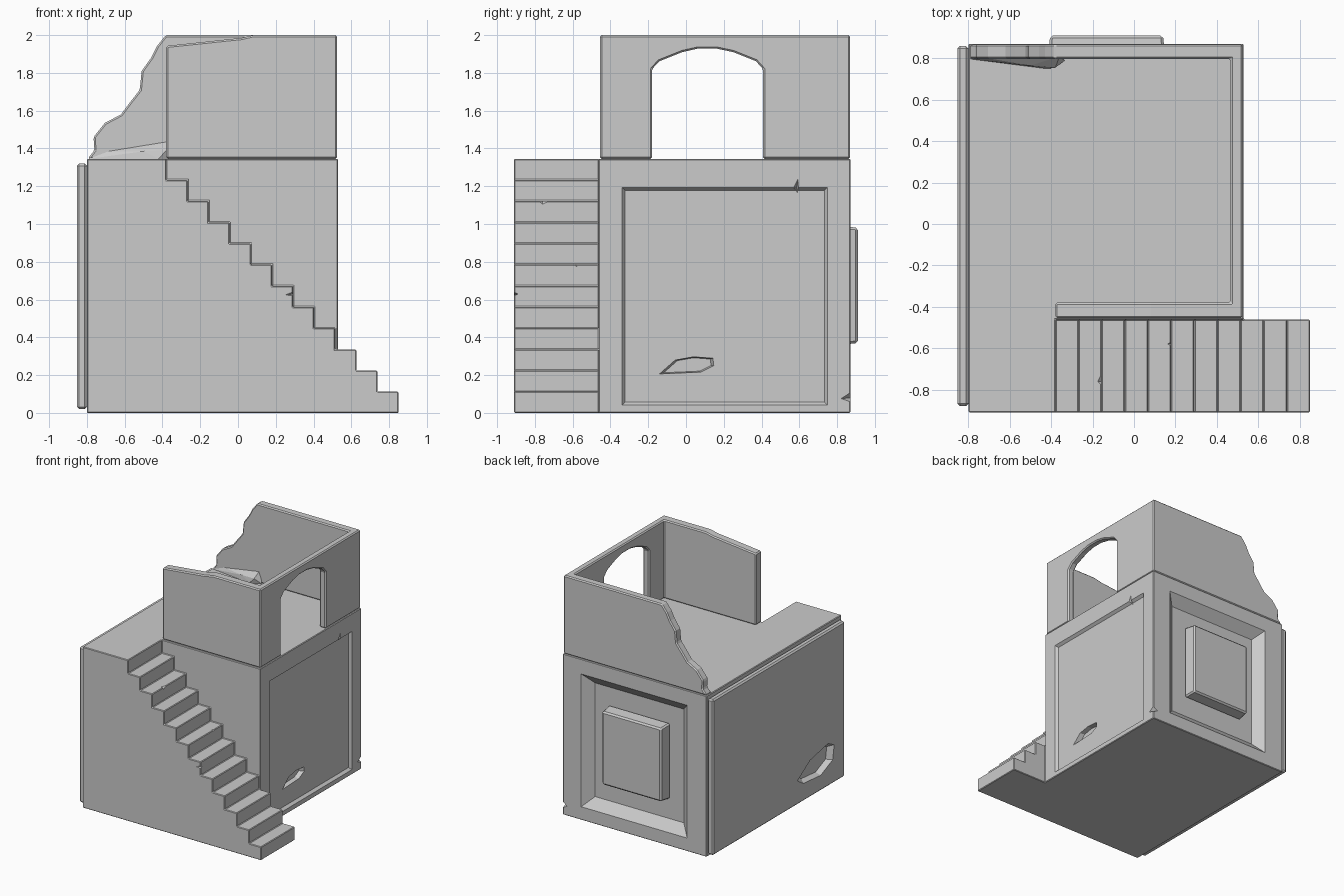
import bpy, bmesh

if "Cube" in bpy.data.objects:
    bpy.data.objects.remove(bpy.data.objects["Cube"])

def loft(name, axis, prof_a, a, prof_b, b):
    """Solid between two matching profiles at positions a and b on an axis."""
    def place(p, d):
        u, v = p
        return {'x': (d, u, v), 'y': (u, d, v), 'z': (u, v, d)}[axis]
    bm = bmesh.new()
    lo = [bm.verts.new(place(p, a)) for p in prof_a]
    hi = [bm.verts.new(place(p, b)) for p in prof_b]
    bm.faces.new(lo)
    bm.faces.new(hi)
    n = len(lo)
    for i in range(n):
        j = (i + 1) % n
        bm.faces.new((lo[i], lo[j], hi[j], hi[i]))
    return finish(name, bm)

def finish(name, bm):
    bmesh.ops.recalc_face_normals(bm, faces=bm.faces)
    me = bpy.data.meshes.new(name)
    bm.to_mesh(me)
    bm.free()
    ob = bpy.data.objects.new(name, me)
    bpy.context.collection.objects.link(ob)
    return ob

def hull(name, pts):
    bm = bmesh.new()
    for p in pts:
        bm.verts.new(p)
    bmesh.ops.convex_hull(bm, input=bm.verts)
    return finish(name, bm)

def prism(name, axis, prof, a, b):
    return loft(name, axis, prof, a, prof, b)

def rect(u0, u1, v0, v1, inset=0):
    return [(u0 + inset, v0 + inset), (u1 - inset, v0 + inset),
            (u1 - inset, v1 - inset), (u0 + inset, v1 - inset)]

def shrink(prof, k):
    cu = sum(p[0] for p in prof) / len(prof)
    cv = sum(p[1] for p in prof) / len(prof)
    return [(cu + (u - cu) * k, cv + (v - cv) * k) for u, v in prof]

def apply(ob, mod):
    bpy.context.view_layer.objects.active = ob
    bpy.ops.object.modifier_apply(modifier=mod.name)

def combine(ob, other, op='DIFFERENCE'):
    m = ob.modifiers.new("bool", 'BOOLEAN')
    m.operation, m.solver, m.object = op, 'EXACT', other
    other.hide_render = True
    apply(ob, m)
    bpy.data.objects.remove(other)

def bevel(ob, width):
    m = ob.modifiers.new("bevel", 'BEVEL')
    m.width, m.segments, m.limit_method = width, 1, 'ANGLE'
    apply(ob, m)

# Base block joined with the staircase along its front
H = 1.345
rise = H / 12
run = 1.23 / 11
steps = [(-0.8, 0), (-0.8, H), (-0.38, H)]
for i in range(11):
    x, z = -0.38 + i * run, H - (i + 1) * rise
    steps += [(x, z), (x + run, z)]
steps.append((0.85, 0))
base = prism("base_with_stairs", 'y', rect(-0.8, 0.53, 0, H), -0.462, 0.87)
combine(base, prism("stairs", 'y', steps, -0.91, -0.462), 'UNION')
bevel(base, 0.005)

# Recessed panel on the right side
right = (-0.34, 0.75, 0.04, 1.195)
combine(base, loft("cut", 'x', rect(*right, inset=0.018), 0.508, rect(*right, inset=-0.001), 0.532))
# Deep sloped recess on the back
back = (-0.62, 0.36, 0.11, 1.22)
combine(base, loft("cut", 'y', rect(*back, inset=0.08), 0.80, rect(*back, inset=-0.002), 0.872))
# Irregular dent low in the right panel
dent = [(-0.145, 0.205), (0.08, 0.215), (0.15, 0.25), (0.145, 0.29), (0.04, 0.298), (-0.06, 0.28)]
combine(base, loft("cut", 'x', shrink(dent, 0.85), 0.47, dent, 0.515))

# Chips: corner chip, panel-edge crack and step nicks
chips = [
    [(0.54, 0.88, 0.05), (0.54, 0.88, 0.12), (0.54, 0.81, 0.075), (0.48, 0.88, 0.08)],
    [(0.54, 0.595, 1.25), (0.54, 0.60, 1.12), (0.54, 0.565, 1.19), (0.49, 0.585, 1.19)],
    [(0.30, -0.92, 0.615), (0.30, -0.92, 0.65), (0.23, -0.92, 0.622), (0.30, -0.885, 0.63)],
    [(-0.15, -0.79, 1.125), (-0.15, -0.70, 1.125), (-0.18, -0.76, 1.125), (-0.15, -0.76, 1.10)],
    [(0.185, -0.60, 0.79), (0.185, -0.56, 0.79), (0.155, -0.58, 0.79), (0.185, -0.58, 0.77)],
]
for pts in chips:
    combine(base, hull("cut", pts))

# Raised block inside the back recess
block = (-0.405, 0.14, 0.37, 0.98)
raised = loft("back_raised_block", 'y', rect(*block, inset=-0.012), 0.80, rect(*block), 0.91)
bevel(raised, 0.012)

# Plate on the left side with an irregular dent
plate = prism("left_plate", 'x', rect(-0.88, 0.86, 0.02, 1.32), -0.853, -0.80)
bevel(plate, 0.012)
dent = [(-0.25, 0.22), (-0.33, 0.17), (-0.56, 0.15), (-0.72, 0.22), (-0.74, 0.34), (-0.66, 0.38), (-0.42, 0.33)]
combine(plate, loft("cut", 'x', dent, -0.855, shrink(dent, 0.82), -0.81))

# Upper walls: U-shaped plan, open to the left
plan = [(-0.38, -0.455), (0.525, -0.455), (0.525, 0.868), (-0.8, 0.868),
        (-0.8, 0.797), (0.467, 0.797), (0.467, -0.38), (-0.38, -0.38)]
walls = prism("upper_walls", 'z', plan, H, 2.0)
# Broken end of the back wall
broken = [(-0.80, 1.34), (-0.76, 1.39), (-0.765, 1.46), (-0.705, 1.535), (-0.62, 1.58), (-0.575, 1.64),
          (-0.52, 1.71), (-0.51, 1.81), (-0.46, 1.88), (-0.43, 1.94), (-0.375, 2.01)]
combine(walls, prism("cut", 'y', broken + [(-0.375, 2.1), (-0.9, 2.1), (-0.9, 1.34)], 0.7, 1.0))
# Worn top of the front wall
worn = [(-0.5, 1.935), (-0.38, 1.943), (-0.03, 1.98), (0.02, 1.985), (0.09, 2.002), (0.09, 2.1), (-0.5, 2.1)]
combine(walls, prism("cut", 'y', worn, -0.6, -0.2))
# Arched doorway in the right wall
arch = [(-0.18, 1.2), (-0.18, 1.82), (-0.14, 1.862), (-0.02, 1.91), (0.06, 1.928), (0.165, 1.928),
        (0.25, 1.91), (0.37, 1.862), (0.408, 1.82), (0.408, 1.2)]
combine(walls, prism("cut", 'x', arch, 0.3, 0.7))
bevel(walls, 0.009)

# Rubble heap at the foot of the broken wall
hull("rubble", [(-0.79, 0.81, H), (-0.76, 0.81, 1.385), (-0.50, 0.765, 1.385), (-0.42, 0.75, H),
                (-0.38, 0.755, 1.39), (-0.335, 0.79, H), (-0.36, 0.81, 1.45), (-0.42, 0.81, 1.44),
                (-0.79, 0.797, H)])
